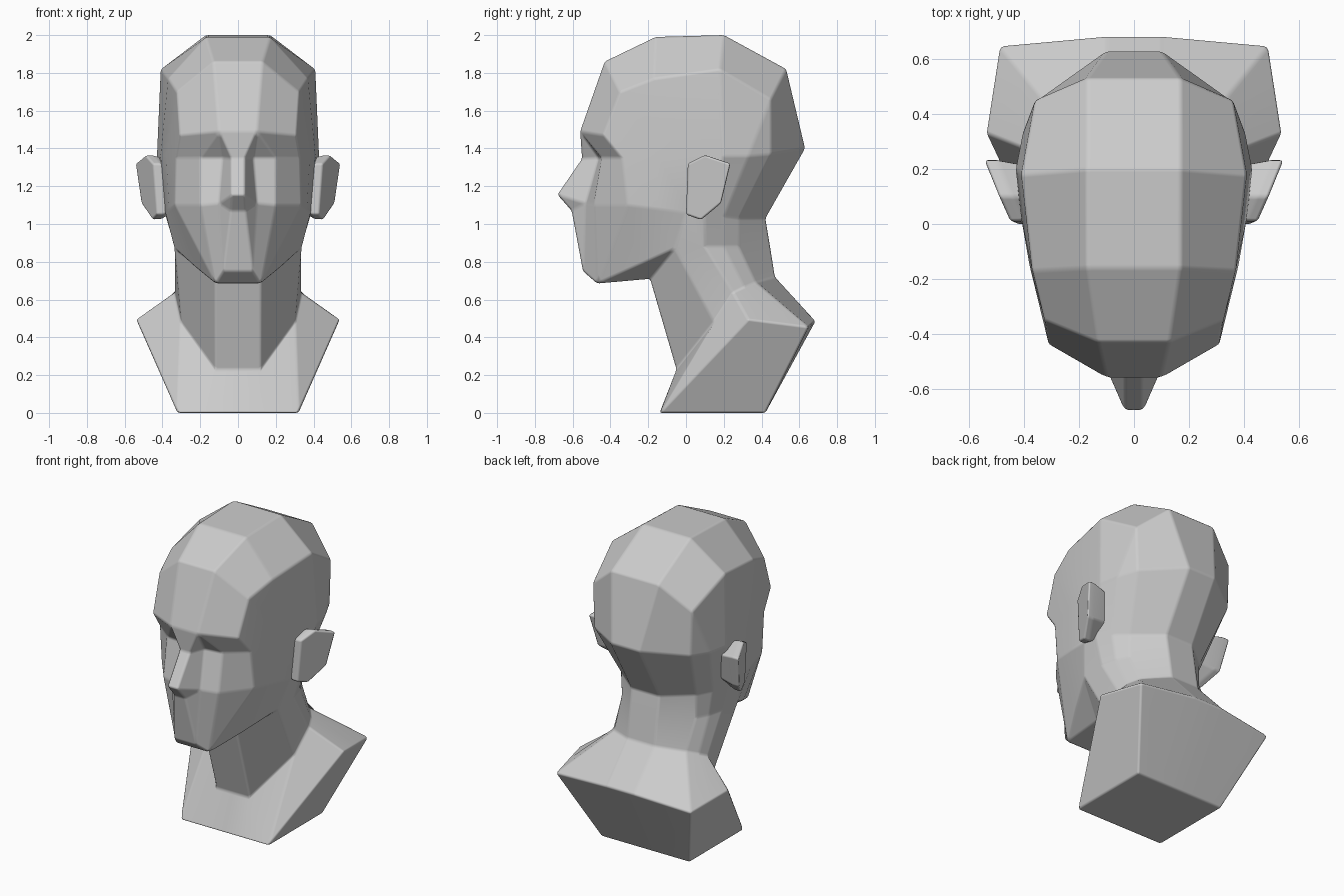
import bpy, bmesh
from mathutils import Vector

if "Cube" in bpy.data.objects:
    bpy.data.objects.remove(bpy.data.objects["Cube"])


def mid(p):
    """Point moved onto the mirror plane."""
    return (0, p[1], p[2])


def face(bm, pts):
    """Add one face, dropping repeated corners."""
    out = []
    for p in pts:
        if p not in out:
            out.append(p)
    if len(out) > 2:
        bm.faces.new([bm.verts.new(p) for p in out])


def loft(bm, *rows):
    """Bridge neighbouring rows of equal length with quads."""
    for a, b in zip(rows, rows[1:]):
        for i in range(len(a) - 1):
            face(bm, (a[i], a[i + 1], b[i + 1], b[i]))


def finish(bm, name, bevel):
    """Mirror across x, weld, orient and soften the edges."""
    dup = bmesh.ops.duplicate(bm, geom=bm.faces[:])["geom"]
    for v in [g for g in dup if isinstance(g, bmesh.types.BMVert)]:
        v.co.x *= -1
    bmesh.ops.remove_doubles(bm, verts=bm.verts[:], dist=0.0005)
    bmesh.ops.recalc_face_normals(bm, faces=bm.faces[:])
    for f in bm.faces:
        f.smooth = True
    me = bpy.data.meshes.new(name)
    bm.to_mesh(me)
    bm.free()
    ob = bpy.data.objects.new(name, me)
    bpy.context.collection.objects.link(ob)
    mod = ob.modifiers.new("soft_edges", "BEVEL")
    mod.width = bevel
    mod.segments = 2
    mod.limit_method = "ANGLE"
    mod.angle_limit = 0.2
    mod.harden_normals = True
    return ob


bm = bmesh.new()

# Cranium: inner and outer ridge lines from brow over the crown to the nape
ridge_in = [(.1, -.56, 1.49), (.13, -.43, 1.86), (.17, -.16, 1.99), (.17, .2, 2.0),
            (.17, .53, 1.82), (.1, .63, 1.4), (.1, .42, 1.03)]
ridge_out = [(.31, -.44, 1.47), (.325, -.35, 1.7), (.37, -.17, 1.77), (.41, .18, 1.82),
             (.36, .45, 1.66), (.35, .45, 1.37), (.27, .28, 1.03)]
loft(bm, [mid(p) for p in ridge_in], ridge_in, ridge_out)

# Side of the head: temple row, cheek row, jaw row
temple = [(.33, -.34, 1.35), (.38, -.15, 1.36), (.41, .02, 1.36), (.43, .2, 1.36),
          (.405, .33, 1.36), ridge_out[5]]
cheek = [(.335, -.31, 1.1), (.365, -.15, 1.08), (.385, 0, 1.06), (.385, .1, 1.05),
         (.335, .2, 1.04), ridge_out[6]]
jaw = [(.12, -.47, .685), (.23, -.27, .775), (.335, -.06, .87), (.335, .1, .88),
       (.31, .2, .88), (.27, .28, .88)]
nape, neck_back = ridge_in[6], (.1, .445, .88)
loft(bm, ridge_out[:6], temple, cheek)
loft(bm, cheek + [nape, mid(nape)], jaw + [neck_back, mid(neck_back)])

# Face: brow underside, eyes and nose, muzzle and chin
brow = ridge_in[0]
bridge, tip, lip, chin = (.035, -.55, 1.345), (.035, -.68, 1.155), (.04, -.605, 1.07), (.08, -.545, .75)
eye = [mid(bridge), bridge, (.08, -.46, 1.35), (.2, -.445, 1.35), temple[0]]
base = [(.1, -.53, 1.11), (.2, -.485, 1.1), cheek[0]]
loft(bm, [mid(brow), brow, brow, brow, ridge_out[0]], eye, [mid(tip), tip] + base)
face(bm, (mid(tip), tip, lip, mid(lip)))
face(bm, (tip, base[0], lip))
loft(bm, [mid(lip), lip] + base, [mid(chin), chin, chin, jaw[0], jaw[0]])
face(bm, (mid(chin), chin, jaw[0], mid(jaw[0])))

# Underside of the jaw
throat = (.12, -.19, .71)
face(bm, (mid(jaw[0]), jaw[0], throat, mid(throat)))
face(bm, (jaw[0], jaw[1], jaw[2], throat))

# Neck and shoulders
collar = [(.12, -.05, .23), (.3, .15, .48), (.335, .25, .635), (.31, .31, .665),
          (.26, .37, .69), (.1, .47, .72)]
rim = [(.12, -.14, 0), (.32, -.14, 0), (.54, .33, .495), (.515, .49, .475),
       (.49, .65, .455), (.1, .685, .485)]
neck_top = [throat] + jaw[2:] + [neck_back]
loft(bm, *[[mid(r[0])] + r + [mid(r[-1])] for r in (neck_top, collar, rim)])

# Cut ends, back and bottom of the bust
foot_in, foot_out = (.1, .42, 0), (.32, .42, 0)
face(bm, rim[1:5] + [foot_out])
loft(bm, [rim[4], rim[5], mid(rim[5])], [foot_out, foot_in, mid(foot_in)])
face(bm, (mid(rim[0]), rim[0], rim[1], foot_out, foot_in, mid(foot_in)))
finish(bm, "head_and_shoulders", .012)

# Ears: tilted plate tapering into the head
bm = bmesh.new()
outer = [(.45, .01, 1.32), (.49, .1, 1.365), (.545, .235, 1.32), (.515, .185, 1.11),
         (.455, .08, 1.022), (.43, 0, 1.05)]
back = [(x - .045, y, z) for x, y, z in outer]
root = [(.35, .1 + (y - .1) * .8, 1.2 + (z - 1.2) * .8) for x, y, z in outer]
loft(bm, *[r + r[:1] for r in (outer, back, root)])
face(bm, outer)
face(bm, root)
finish(bm, "ears", .012)
